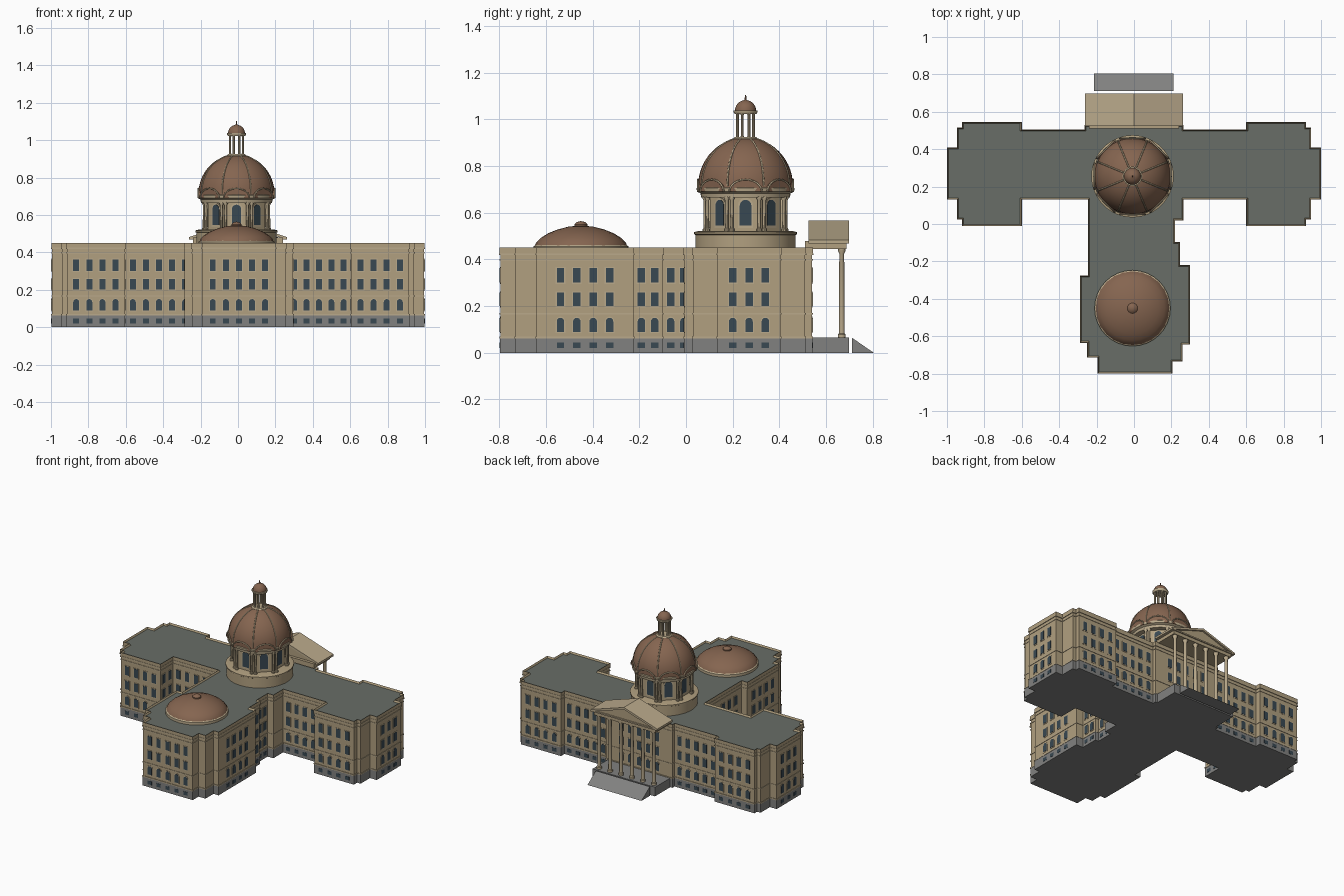
import bpy, bmesh
from math import sin, cos, pi, hypot
from mathutils import Vector as V

if "Cube" in bpy.data.objects:
    bpy.data.objects.remove(bpy.data.objects["Cube"])


def mat(name, *c):
    m = bpy.data.materials.new(name)
    m.diffuse_color = (*c, 1)
    m.use_nodes = True
    m.node_tree.nodes["Principled BSDF"].inputs["Base Color"].default_value = m.diffuse_color
    return m


STONE = mat("stone", .44, .35, .215)
TRIM = mat("trim", .49, .40, .26)
GREY = mat("granite", .22, .22, .215)
ROOF = mat("roofing", .14, .155, .135)
COPPER = mat("copper", .235, .13, .08)
GLASS = mat("glass", .04, .065, .085)


def finish(name, bm, *mats, smooth=False):
    bmesh.ops.recalc_face_normals(bm, faces=bm.faces)
    me = bpy.data.meshes.new(name)
    bm.to_mesh(me)
    bm.free()
    ob = bpy.data.objects.new(name, me)
    bpy.context.collection.objects.link(ob)
    for m in mats:
        me.materials.append(m)
    if smooth:
        bpy.ops.object.select_all(action='DESELECT')
        bpy.context.view_layer.objects.active = ob
        ob.select_set(True)
        bpy.ops.object.shade_smooth_by_angle(angle=.6)
    return ob


def prism(bm, pts, vec):
    """Extrude a planar loop along vec; returns the far face."""
    f = bm.faces.new([bm.verts.new(p) for p in pts])
    ext = bmesh.ops.extrude_face_region(bm, geom=[f], use_keep_orig=True)["geom"]
    bmesh.ops.translate(bm, vec=vec, verts=[g for g in ext if isinstance(g, bmesh.types.BMVert)])
    return [g for g in ext if isinstance(g, bmesh.types.BMFace)
            and abs(g.normal.normalized().dot(V(vec).normalized())) > .9][0]


def box(bm, x0, x1, y0, y1, z0, z1):
    prism(bm, [(x0, y0, z0), (x1, y0, z0), (x1, y1, z0), (x0, y1, z0)], (0, 0, z1 - z0))


def lathe(bm, prof, seg=32, at=(0, 0), phase=0):
    rings = [[bm.verts.new((at[0] + r * cos(phase + 2 * pi * i / seg),
                            at[1] + r * sin(phase + 2 * pi * i / seg), z))
              for i in range(seg)] for r, z in prof]
    for a, b in zip(rings, rings[1:]):
        for i in range(seg):
            j = (i + 1) % seg
            bm.faces.new((a[i], a[j], b[j], b[i]))
    bmesh.ops.remove_doubles(bm, verts=[v for ring in rings for v in ring], dist=1e-5)


def turned(name, prof, m, seg=32, at=(0, 0), phase=0):
    bm = bmesh.new()
    lathe(bm, prof, seg, at, phase)
    return finish(name, bm, m, smooth=True)


def opening(bm, c, n, w, z0, z1, depth, arch=False):
    """Window-shaped panel standing on a wall at c with outward normal n."""
    t = V((-n.y, n.x, 0))
    uz = [(-w / 2, z0), (w / 2, z0)]
    if arch:
        uz += [(w / 2 * cos(pi * k / 8), z1 - w / 2 + w / 2 * sin(pi * k / 8)) for k in range(9)]
    else:
        uz += [(w / 2, z1), (-w / 2, z1)]
    prism(bm, [c + t * u + V((0, 0, z)) - n * .004 for u, z in uz], n * (depth + .004))


# Footprint: x, y, number of windows on the edge that starts there
stem_right = [(.2, -.795, 0), (.2, -.73, 0), (.255, -.73, 0), (.255, -.64, 0), (.295, -.64, 4),
              (.295, -.225, 0), (.24, -.225, 2), (.24, -.1, 0), (.215, -.1, 2), (.215, .025, 0),
              (.26, .025, 0), (.26, .135, 5)]
wing = [(.605, .135, 2), (.605, -.007, 4), (.915, -.007, 0), (.915, .03, 0), (.942, .03, 0),
        (.942, .135, 0), (.995, .135, 3), (.995, .405, 0), (.942, .405, 0), (.942, .51, 0),
        (.915, .51, 0), (.915, .54, 4), (.605, .54, 0), (.605, .5, 5), (.26, .5, 0), (.26, .525, 5)]
wing_left = [(-wing[k][0], wing[k][1], wing[k - 1][2] if k else 5) for k in range(len(wing) - 1, -1, -1)]
stem_left = [(-.24, .135, 5), (-.24, -.28, 0), (-.285, -.28, 4), (-.285, -.63, 0), (-.245, -.63, 0),
             (-.245, -.71, 0), (-.19, -.71, 0), (-.19, -.795, 5)]
PLAN = stem_right + wing + wing_left + stem_left
N = len(PLAN)
P = [V((x, y, 0)) for x, y, _ in PLAN]
NORM = []
for i in range(N):
    d = (P[(i + 1) % N] - P[i]).normalized()
    NORM.append(V((d.y, -d.x, 0)))


def layer(name, off, z0, z1, m, sunk_roof=False):
    bm = bmesh.new()
    top = prism(bm, [P[i] + (NORM[i] + NORM[i - 1]) * off + V((0, 0, z0)) for i in range(N)], (0, 0, z1 - z0))
    if sunk_roof:
        bmesh.ops.recalc_face_normals(bm, faces=bm.faces)
        bmesh.ops.inset_region(bm, faces=[top], thickness=.009)
        bmesh.ops.translate(bm, vec=(0, 0, -.012), verts=top.verts)
        top.material_index = 1
    finish(name, bm, m, ROOF)


# Stacked wall courses
layer("granite_base", .002, 0, .065, GREY)
layer("walls", 0, .065, .42, STONE)
layer("base_course", .004, .062, .07, TRIM)
layer("belt_course", .003, .163, .17, TRIM)
layer("architrave", .003, .395, .402, TRIM)
layer("cornice", .005, .418, .426, TRIM)
layer("parapet_and_roof", .003, .426, .45, STONE, True)

# Windows with surrounds on every wall
win, frame = bmesh.new(), bmesh.new()
for i, (_, _, n) in enumerate(PLAN):
    e = P[(i + 1) % N] - P[i]
    for k in range(n):
        s = min(.07, e.length / (n + .2)) * (k - (n - 1) / 2)
        c = P[i] + e / 2 + e.normalized() * s
        for z0, z1, arch in ((.02, .045, False), (.09, .15, True), (.2, .258, False), (.3, .362, False)):
            opening(win, c, NORM[i], .032, z0, z1, .0035, arch)
            if z0 > .05:
                opening(frame, c, NORM[i], .041, z0 - .006, z1 + .005, .002, arch)
finish("windows", win, GLASS)
finish("window_surrounds", frame, TRIM)

# Main dome: base ring, octagonal drum, entablature, shell
C = (-.008, .255)
O = V((*C, 0))
turned("dome_base", [(0, .43), (.215, .43), (.215, .505), (.22, .508), (.22, .517), (.2, .522), (0, .522)], STONE, 48, C)
turned("drum", [(0, .52), (.165, .52), (.165, .69), (0, .69)], STONE, 8, C, pi / 8)
turned("drum_entablature", [(0, .665), (.19, .665), (.193, .683), (.208, .69), (.21, .705), (.2, .712), (0, .712)], TRIM, 48, C)
shell = [(.203 * cos(a), .715 + .208 * sin(a)) for a in [pi / 2 * k / 14 for k in range(13)]]
turned("dome_shell", [(0, .705), (.206, .705)] + shell + [(0, .922)], COPPER, 48, C)


def tubes(name, paths, depth, m):
    cu = bpy.data.curves.new(name, 'CURVE')
    cu.dimensions = '3D'
    cu.bevel_depth = depth
    cu.bevel_resolution = 1
    cu.materials.append(m)
    for path in paths:
        sp = cu.splines.new('POLY')
        sp.points.add(len(path) - 1)
        for q, p in zip(sp.points, path):
            q.co = (*p, 1)
    bpy.context.collection.objects.link(bpy.data.objects.new(name, cu))


ribs, arches = [], []
dwin, dframe, hood, cols = (bmesh.new() for _ in range(4))
for k in range(8):
    a = k * pi / 4
    n = V((cos(a), sin(a), 0))
    t = V((-n.y, n.x, 0))
    w = O + n * .165 * cos(pi / 8)
    opening(dwin, w, n, .05, .545, .655, .005, True)
    opening(dframe, w, n, .066, .535, .664, .003, True)
    # Scalloped hood above each drum window
    arc = [t * .07 * cos(pi * j / 12) + V((0, 0, .69 + .052 * sin(pi * j / 12))) for j in range(13)]
    prism(hood, [O + n * .14 + p for p in arc], n * .064)
    arches.append([O + n * .204 + p for p in arc])
    b = a + pi / 8
    ribs.append([O + V((r * cos(b), r * sin(b), z)) for r, z in shell])
    # Paired drum columns
    for d in (-.065, .065):
        lathe(cols, [(0, .52), (.012, .52), (.012, .53), (.0085, .534), (.0075, .652), (.012, .66), (.012, .67), (0, .67)],
              10, (C[0] + .182 * cos(b + d), C[1] + .182 * sin(b + d)))
finish("drum_windows", dwin, GLASS)
finish("drum_window_surrounds", dframe, TRIM)
finish("dome_hoods", hood, COPPER)
finish("drum_columns", cols, TRIM, smooth=True)
tubes("dome_ribs", ribs, .004, TRIM)
tubes("hood_trim", arches, .004, TRIM)

# Lantern
turned("lantern_base", [(0, .905), (.053, .905), (.053, .918), (.046, .925), (0, .925)], TRIM, 24, C)
cols = bmesh.new()
for k in range(8):
    a = (k + .5) * pi / 4
    lathe(cols, [(0, .92), (.008, .92), (.006, .93), (.006, 1.018), (.009, 1.026), (0, 1.026)],
          8, (C[0] + .037 * cos(a), C[1] + .037 * sin(a)))
finish("lantern_columns", cols, TRIM, smooth=True)
turned("lantern_cornice", [(0, 1.022), (.046, 1.022), (.052, 1.032), (.052, 1.038), (0, 1.04)], TRIM, 24, C)
cap = [(.045 * cos(pi * k / 14), 1.038 + .044 * sin(pi * k / 14)) for k in range(7)]
turned("lantern_cap", [(0, 1.036)] + cap + [(.004, 1.084), (.003, 1.1), (0, 1.105)], COPPER, 24, C)

# Low dome over the front wing
L = (-.008, -.45)
turned("low_dome_rim", [(0, .43), (.203, .43), (.203, .456), (.195, .462), (0, .462)], TRIM, 32, L)
turned("low_dome", [(0, .455), (.198, .458), (.192, .472), (.172, .492), (.14, .512), (.1, .528), (.05, .541), (0, .544)],
       COPPER, 24, L)
turned("low_dome_knob", [(0, .535), (.028, .54), (.028, .55), (.018, .56), (0, .564)], COPPER, 16, L)

# Rear portico: podium, columns, entablature, pediment, stair ramp
bm = bmesh.new()
box(bm, -.245, .245, .5, .698, 0, .065)
finish("portico_podium", bm, GREY)
bm = bmesh.new()
prism(bm, [(-.213, .71, 0), (-.213, .804, 0), (-.213, .71, .065)], (.424, 0, 0))
finish("stair_ramp", bm, GREY)
cols = bmesh.new()
for k in range(6):
    lathe(cols, [(0, .065), (.017, .065), (.017, .078), (.0125, .083), (.0105, .425), (.017, .437), (.017, .447), (0, .447)],
          12, (-.215 + .086 * k, .667))
finish("portico_columns", cols, TRIM, smooth=True)
bm = bmesh.new()
box(bm, -.24, .24, .51, .687, .445, .478)
finish("portico_entablature", bm, STONE)
bm = bmesh.new()
prism(bm, [(-.23, .53, .475), (.23, .53, .475), (0, .53, .552)], (0, .155, 0))
finish("pediment", bm, STONE)
bm = bmesh.new()
for s in (-1, 1):
    prism(bm, [(0, .525, .566), (0, .525, .55), (s * .262, .525, .468), (s * .262, .525, .482)], (0, .172, 0))
box(bm, -.258, .258, .525, .695, .468, .477)
finish("portico_roof", bm, TRIM)
